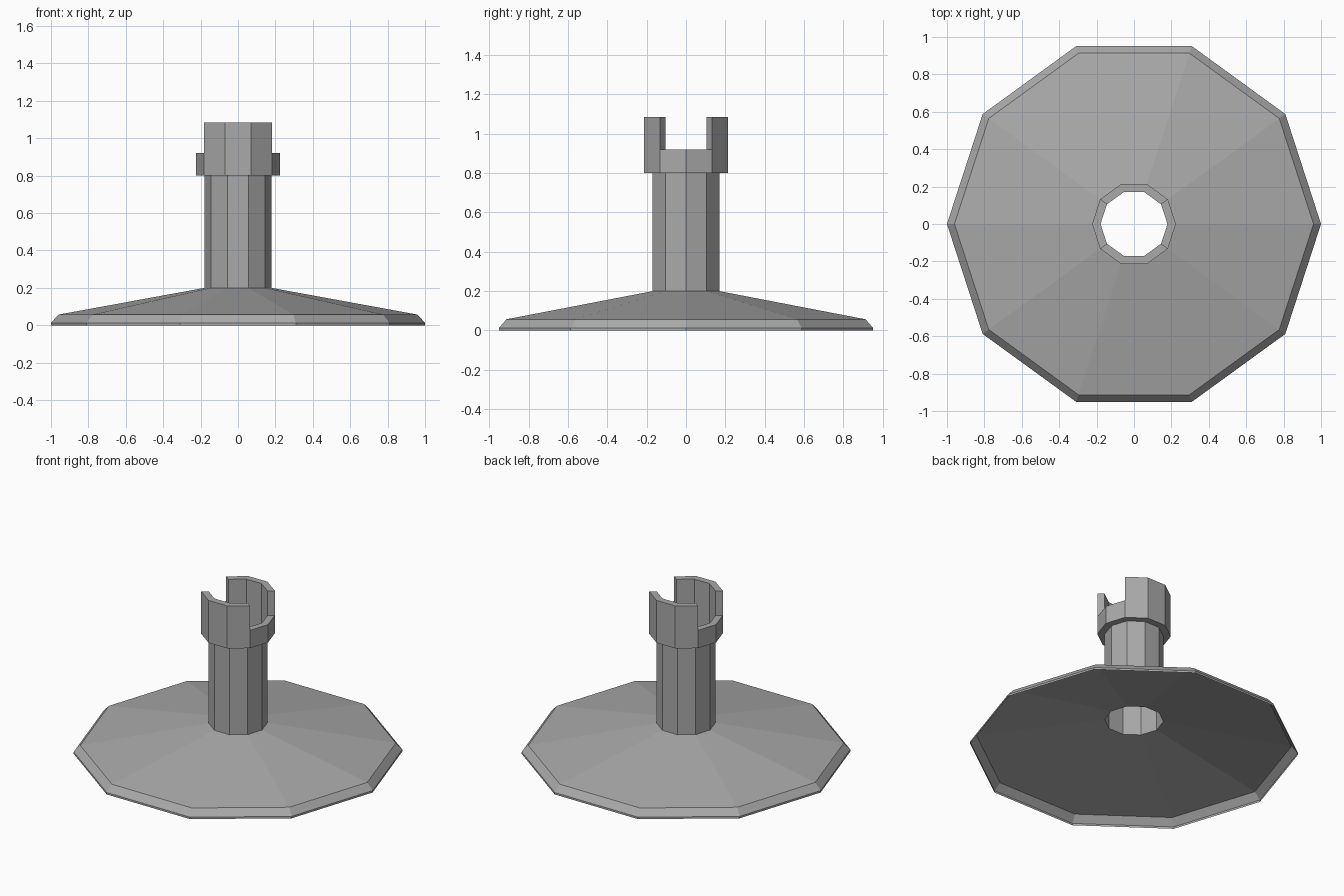
import bpy
import bmesh
from math import cos, sin, tau

SIDES = 10
TUBE_R = 0.179
COLLAR_R = 0.224

cube = bpy.data.objects.get("Cube")
if cube:
    bpy.data.objects.remove(cube, do_unlink=True)

# Single flat grey
grey = bpy.data.materials.new("mid_grey")
grey.use_nodes = True
colour = (0.4, 0.4, 0.4, 1)
grey.diffuse_color = colour
grey.node_tree.nodes["Principled BSDF"].inputs["Base Color"].default_value = colour


def lathe(profile, closed=False):
    """Turn a (radius, height) profile into a ten-sided surface."""
    bm = bmesh.new()
    rings = [[bm.verts.new((r * cos(tau * i / SIDES), r * sin(tau * i / SIDES), z))
              for i in range(SIDES)] for r, z in profile]
    uppers = rings[1:] + (rings[:1] if closed else [])
    for low, high in zip(rings, uppers):
        for i in range(SIDES):
            j = (i + 1) % SIDES
            bm.faces.new((low[i], low[j], high[j], high[i]))
    return bm


def finish(bm, name):
    mesh = bpy.data.meshes.new(name)
    bm.normal_update()
    bm.to_mesh(mesh)
    bm.free()
    mesh.materials.append(grey)
    obj = bpy.data.objects.new(name, mesh)
    bpy.context.collection.objects.link(obj)
    return obj


# Hollow flared base, open underneath
finish(lathe([(1, 0), (1, 0.013), (0.96, 0.057), (TUBE_R, 0.2)]), "base")

# Thin open column
finish(lathe([(TUBE_R, 0.2), (TUBE_R, 0.8)]), "column")

# Collar ring with a raised prong at the front and at the back
bm = lathe([(COLLAR_R, 0.8), (COLLAR_R, 0.92), (TUBE_R, 0.92), (TUBE_R, 0.8)], closed=True)
bm.normal_update()
prong_width = COLLAR_R * 0.7
tops = [f for f in bm.faces if f.normal.z > 0.9
        and abs(f.calc_center_median().x) < prong_width]
result = bmesh.ops.extrude_face_region(bm, geom=tops)
raised = [v for v in result["geom"] if isinstance(v, bmesh.types.BMVert)]
bmesh.ops.translate(bm, verts=raised, vec=(0, 0, 0.165))
leftover = [f for f in tops if f.is_valid]
if leftover:
    bmesh.ops.delete(bm, geom=leftover, context="FACES")
bmesh.ops.recalc_face_normals(bm, faces=bm.faces[:])
finish(bm, "collar_with_prongs")
